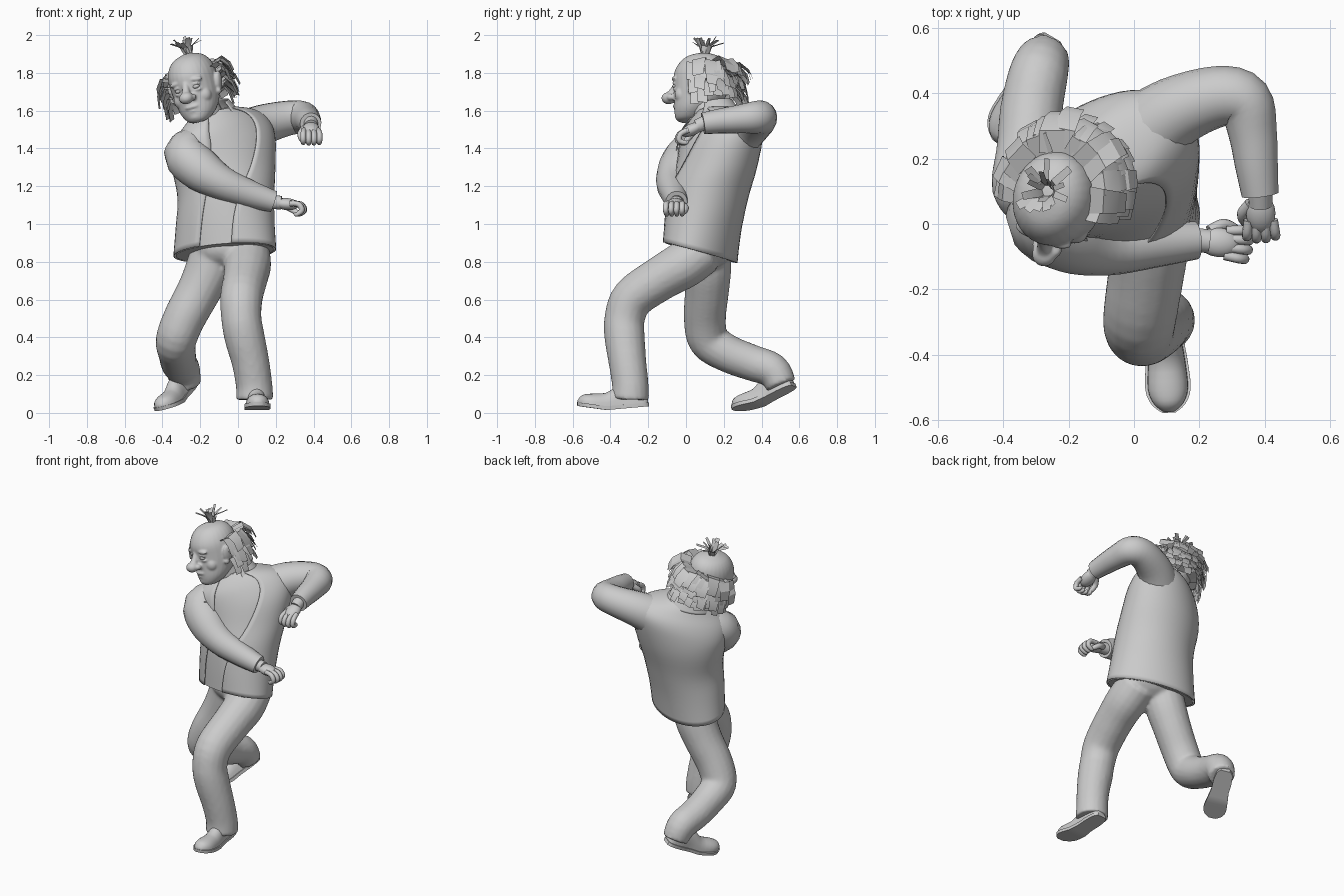
import bpy, bmesh, math, random
from math import sin, cos, radians, pi
from mathutils import Vector, Matrix

random.seed(4)
if "Cube" in bpy.data.objects:
    bpy.data.objects.remove(bpy.data.objects["Cube"])

grey = bpy.data.materials.new("plain grey")
grey.use_nodes = True
COLOUR = (0.6, 0.6, 0.6, 1)
grey.diffuse_color = COLOUR
for node in grey.node_tree.nodes:
    if node.type == 'BSDF_PRINCIPLED':
        node.inputs["Base Color"].default_value = COLOUR


def finish(name, bm, angle=50):
    bmesh.ops.recalc_face_normals(bm, faces=bm.faces)
    mesh = bpy.data.meshes.new(name)
    bm.to_mesh(mesh)
    bm.free()
    mesh.materials.append(grey)
    ob = bpy.data.objects.new(name, mesh)
    bpy.context.collection.objects.link(ob)
    bpy.ops.object.select_all(action='DESELECT')
    ob.select_set(True)
    bpy.context.view_layer.objects.active = ob
    bpy.ops.object.shade_smooth_by_angle(angle=radians(angle))
    return ob


def fuse(name, parts, voxel, rounds):
    """Melt overlapping parts into one smooth skin."""
    bpy.ops.object.select_all(action='DESELECT')
    for part in parts:
        part.select_set(True)
    bpy.context.view_layer.objects.active = parts[0]
    bpy.ops.object.join()
    parts[0].name = name
    skin = parts[0].modifiers.new("skin", 'REMESH')
    skin.mode, skin.voxel_size, skin.use_smooth_shade = 'VOXEL', voxel, True
    soften = parts[0].modifiers.new("soften", 'SMOOTH')
    soften.factor, soften.iterations = 0.5, rounds


def spline(keys, steps=4):
    """Smooth interpolation through rows of numbers."""
    out = []
    for i in range(len(keys) - 1):
        a, b, c, d = (keys[max(i - 1, 0)], keys[i], keys[i + 1],
                      keys[min(i + 2, len(keys) - 1)])
        for s in range(steps):
            t = s / steps
            out.append([0.5 * (2 * q + (r - p) * t + (2 * p - 5 * q + 4 * r - w) * t * t
                        + (3 * q - p - 3 * r + w) * t ** 3) for p, q, r, w in zip(a, b, c, d)])
    return out + [list(keys[-1])]


def loft(name, rings, closed=True, angle=50, matrix=Matrix()):
    """Skin through rings of points; closed rings get end caps."""
    bm = bmesh.new()
    rows = [[bm.verts.new(p) for p in ring] for ring in rings]
    n = len(rows[0])
    for a, b in zip(rows, rows[1:]):
        for i in range(n if closed else n - 1):
            j = (i + 1) % n
            bm.faces.new((a[i], a[j], b[j], b[i]))
    if closed:
        bm.faces.new(rows[0])
        bm.faces.new(rows[-1])
    bm.transform(matrix)
    return finish(name, bm, angle)


def tube(name, keys, n=18, matrix=Matrix()):
    """Round limb through rows of x, y, z, radius."""
    rows = spline(keys)
    pts = [Vector(r[:3]) for r in rows]
    side, rings = None, []
    for i, p in enumerate(pts):
        tan = (pts[min(i + 1, len(pts) - 1)] - pts[max(i - 1, 0)]).normalized()
        side = side or tan.orthogonal()
        side = (side - tan * side.dot(tan)).normalized()
        up = tan.cross(side)
        rings.append([p + rows[i][3] * (side * cos(2 * pi * k / n) + up * sin(2 * pi * k / n))
                      for k in range(n)])
    return loft(name, rings, matrix=matrix)


def ball(name, loc, size, matrix=Matrix(), tilt=0):
    bm = bmesh.new()
    bmesh.ops.create_uvsphere(bm, u_segments=20, v_segments=12, radius=1)
    bm.transform(matrix @ Matrix.Translation(loc) @ Matrix.Rotation(tilt, 4, 'Y')
                 @ Matrix.Diagonal((*size, 1)))
    return finish(name, bm)


def frame(origin, forward, up):
    """Local frame: x forward, z roughly up."""
    x = Vector(forward).normalized()
    y = Vector(up).cross(x).normalized()
    m = Matrix((x, y, x.cross(y))).transposed().to_4x4()
    m.translation = origin
    return m


# Torso rows: z, centre x, centre y, half width, half depth, twist, side slope, depth slope, open edge
TORSO = [(.848, -.07, .075, .278, .183, -19, .02, -.27, 253), (1.0, -.068, .09, .262, .195, -13, .03, -.23, 252),
         (1.15, -.064, .115, .254, .208, -2, .05, -.15, 248), (1.3, -.073, .155, .274, .212, 16, .1, -.05, 242),
         (1.42, -.08, .177, .292, .2, 29, .2, 0, 236), (1.5, -.09, .185, .278, .174, 37, .25, 0, 230),
         (1.56, -.1, .18, .21, .135, 39, .25, 0, 225), (1.6, -.125, .165, .11, .1, 35, .2, 0, 222)]
COLLAR = [(1.55, -.125, .155, .15, .135, 35, .2, .15, 220), (1.6, -.135, .155, .12, .11, 35, .2, .15, 220),
          (1.64, -.145, .15, .095, .09, 35, .2, .15, 220)]


def torso_rings(rows, start, n, scale=1.0, full=False):
    rings = []
    for z, cx, cy, a, b, twist, sx, sy, edge in spline(rows):
        ring, end = [], start + 350 if full else edge
        for k in range(n):
            t, w = radians(start + (end - start) * k / (n - 1)), radians(twist)
            u, v = a * scale * cos(t), b * scale * sin(t)
            dx, dy = u * cos(w) - v * sin(w), u * sin(w) + v * cos(w)
            ring.append((cx + dx, cy + dy, z + sx * dx + sy * dy))
        rings.append(ring)
    return rings


loft("undershirt", torso_rings(TORSO, 0, 36, 0.96, True))
for name, rows in (("open_jacket", TORSO), ("collar", COLLAR)):
    ob = loft(name, torso_rings(rows, -70, 44), closed=False)
    solid = ob.modifiers.new("cloth", 'SOLIDIFY')
    solid.thickness, solid.offset = 0.005, 0

# Neck and trousers
tube("neck", [(-.12, .15, 1.48, .09), (-.16, .12, 1.58, .08), (-.21, .09, 1.68, .08)])
fuse("trousers", [
    ball("seat", (-.045, .095, .875), (.2, .155, .12)),
    tube("left_leg", [(.04, .09, .86, .125), (.05, -.01, .785, .126), (.04, -.13, .715, .118),
                      (.018, -.28, .61, .113), (.018, -.325, .5, .107), (.035, -.325, .4, .107),
                      (.066, -.31, .27, .1), (.085, -.295, .15, .097), (.088, -.295, .07, .1)]),
    tube("right_leg", [(-.12, .11, .88, .125), (-.155, .115, .76, .125), (-.21, .11, .64, .117),
                       (-.285, .1, .5, .112), (-.328, .12, .385, .108), (-.322, .22, .315, .1),
                       (-.313, .35, .265, .096), (-.291, .46, .225, .091), (-.275, .505, .145, .08)])],
    0.012, 4)

# Sleeves
tube("right_sleeve", [(-.19, .11, 1.43, .1), (-.275, .02, 1.37, .117), (-.195, -.035, 1.285, .116),
                      (-.08, -.068, 1.215, .09), (.06, -.06, 1.16, .074), (.19, -.05, 1.118, .058)])
tube("left_sleeve", [(.03, .27, 1.47, .13), (.13, .345, 1.525, .108), (.26, .39, 1.56, .093),
                     (.337, .373, 1.565, .087), (.362, .28, 1.555, .075), (.374, .18, 1.545, .066),
                     (.385, .09, 1.532, .057)])


# Shoes: rows of distance from heel, half width, height
def shoe(side, heel, toe, up):
    heel, toe = Vector(heel), Vector(toe)
    m = frame(heel, toe - heel, up)
    rows = [(0, .025, .06), (.02, .042, .09), (.08, .05, .125), (.15, .049, .12),
            (.22, .057, .09), (.3, .062, .075), (.345, .046, .06), (.37, .018, .03)]
    upper, sole = [], []
    for d, w, h in spline(rows, 3):
        lift = .035 * max(0, d / .37 - .6) / .4
        arc = [(cos(pi * k / 12), sin(pi * k / 12)) for k in range(13)]
        upper.append([(d, w * c, lift + .012 + (h - .012) * max(s, 0) ** .8) for c, s in arc])
        sole.append([(d * 1.02 - .004, w * 1.12 * c, lift + z) for c, z in
                     ((1, 0), (1, .02), (-1, .02), (-1, 0))])
    loft(side + "_shoe", upper, matrix=m)
    loft(side + "_sole", sole, angle=35, matrix=m)


shoe("left", (.09, -.2, .035), (.107, -.57, .002), (0, 0, 1))
shoe("right", (-.25, .568, .14), (-.39, .275, -.012), (0, .35, 1))


# Hands with curled fingers
def hand(side, wrist, forward, thumb):
    m = frame(wrist, forward, (0, 0, 1))
    tube(side + "_wrist", [(-.04, 0, 0, .038), (.03, 0, 0, .036)], matrix=m)
    ball(side + "_palm", (.06, 0, -.005), (.065, .045, .032), m)
    for i in range(4):
        y, r = (i - 1.5) * .025, .015
        s = 1 - .05 * abs(i - 1.5)
        tube(f"{side}_finger_{i + 1}", [(.08, y, 0, r), (.135 * s, y * 1.15, 0, r),
             (.158 * s, y * 1.15, -.03, r), (.13 * s, y * 1.1, -.055, r * .8),
             (.115 * s, y, -.05, r * .4)], n=10, matrix=m)
    tube(side + "_thumb", [(.03, thumb * .03, -.01, .02), (.07, thumb * .055, -.025, .018),
         (.11, thumb * .045, -.045, .015), (.125, thumb * .03, -.05, .006)], n=10, matrix=m)


hand("right", (.2, -.05, 1.115), (1, -.1, -.08), 1)
hand("left", (.386, .085, 1.53), (.02, -1, -.46), -1)

# Head, tilted and turned: rows of height, centre y, half width, half depth
HEAD = (Matrix.Translation((-.228, .075, 1.725)) @ Matrix.Rotation(radians(-16), 4, 'Y')
        @ Matrix.Rotation(radians(-20), 4, 'Z'))
skull = [(-.185, -.075, .025, .025), (-.172, -.065, .06, .065), (-.13, -.035, .096, .105),
         (-.07, -.005, .117, .135), (0, .005, .127, .145), (.07, .005, .127, .147),
         (.125, .01, .109, .127), (.162, .012, .074, .087), (.181, .012, .02, .025)]
face = [loft("skull", [[(rx * cos(2 * pi * k / 28), cy + ry * sin(2 * pi * k / 28), z)
                        for k in range(28)] for z, cy, rx, ry in spline(skull)], matrix=HEAD),
        tube("nose_bridge", [(0, -.13, .03, .018), (0, -.15, -.005, .02), (0, -.172, -.04, .028)], matrix=HEAD),
        ball("nose_tip", (0, -.178, -.044), (.038, .038, .032), HEAD),
        ball("chin", (0, -.105, -.15), (.045, .035, .028), HEAD),
        ball("upper_lip", (0, -.128, -.097), (.042, .022, .012), HEAD),
        ball("lower_lip", (0, -.122, -.119), (.035, .022, .011), HEAD)]
for side, s in (("left", 1), ("right", -1)):
    ball(side + "_eye", (s * .05, -.119, .002), (.02, .018, .013), HEAD)
    face += [ball("eyelid", (s * .05, -.117, .018), (.028, .02, .009), HEAD, s * .2),
             ball("eye_bag", (s * .05, -.113, -.016), (.028, .02, .009), HEAD),
             ball("brow", (s * .05, -.115, .042), (.045, .024, .014), HEAD, s * .15),
             ball("cheek", (s * .062, -.078, -.052), (.045, .04, .045), HEAD),
             ball("nostril", (s * .03, -.155, -.048), (.018, .022, .018), HEAD),
             ball("ear", (s * .132, .01, -.005), (.018, .034, .058), HEAD, s * .25),
             ball("earlobe", (s * .127, -.005, -.052), (.013, .018, .018), HEAD)]
fuse("head", face, 0.006, 4)


# Hair cards: flat strips swept along short paths
def cards(name, strips):
    bm = bmesh.new()
    for path, across, width in strips:
        rows = []
        for i, p in enumerate(path):
            w = across * width * (.5 - .05 * i)
            rows.append((bm.verts.new(p - w), bm.verts.new(p + w)))
        for a, b in zip(rows, rows[1:]):
            bm.faces.new((a[0], a[1], b[1], b[0]))
    bm.transform(HEAD)
    return finish(name, bm, 30)


side_hair = []
for row, height in enumerate((.09, .05, .01, -.035)):
    for k in range(17):
        az = radians(5 + 182 * k / 16 + random.uniform(-4, 4))
        back = max(0, sin(az))
        reach = .084 + .018 * back + random.uniform(-.018, .012) - .006 * row
        h = height + random.uniform(-.015, .015) - .015 * (1 - back)
        path = []
        for out, drop in ((0, 0), (.6, .018), (1, -.025), (1.12, -.09 + .025 * back)):
            o = out * reach
            path.append(Vector(((.118 + o) * cos(az), .01 + (.135 + o * 1.15) * sin(az), h + drop)))
        across = Vector((-sin(az), cos(az), random.uniform(-.35, .35))).normalized()
        side_hair.append((path, across, random.uniform(.05, .08) if row else .085))
cards("side_hair", side_hair)

tuft = []
for k in range(16):
    az = 2 * pi * k / 16 + random.uniform(-.25, .25)
    lean, size = random.uniform(.15, 1.0), random.uniform(.085, .115)
    out = Vector((cos(az), sin(az), 0))
    base = Vector((.005, .03, .168)) + out * .014
    path = [base + out * size * f * f * sin(lean) + Vector((0, 0, size * f * cos(lean * f)))
            for f in (0, .5, 1)]
    tuft.append((path, Vector((-sin(az), cos(az), 0)), random.uniform(.018, .035)))
cards("crown_tuft", tuft)
